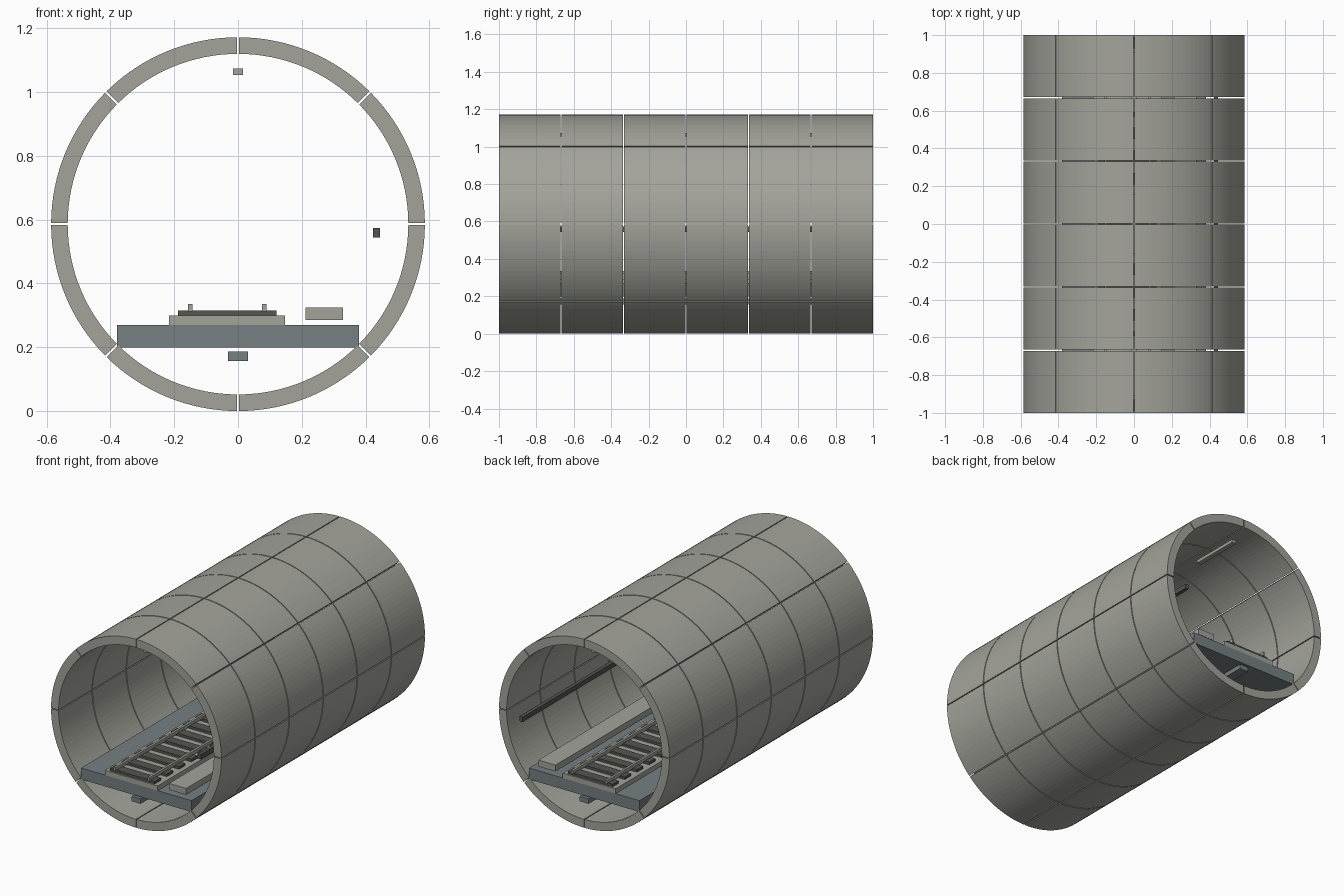
import bpy
import bmesh
from math import sin, cos, pi

cube = bpy.data.objects.get("Cube")
if cube:
    bpy.data.objects.remove(cube, do_unlink=True)


def material(name, rgb):
    m = bpy.data.materials.new(name)
    m.use_nodes = True
    m.diffuse_color = (*rgb, 1)
    m.node_tree.nodes["Principled BSDF"].inputs["Base Color"].default_value = (*rgb, 1)
    return m


CONCRETE = material("warm grey concrete", (0.37, 0.37, 0.33))
SLAB = material("blue grey slab", (0.18, 0.215, 0.225))
DARK = material("dark grey", (0.09, 0.092, 0.08))


def finish(name, bm, mat):
    bmesh.ops.recalc_face_normals(bm, faces=bm.faces)
    mesh = bpy.data.meshes.new(name)
    bm.to_mesh(mesh)
    bm.free()
    mesh.materials.append(mat)
    ob = bpy.data.objects.new(name, mesh)
    bpy.context.collection.objects.link(ob)
    return ob


def add_box(bm, x, y, z):
    """Box from (min, max) pairs."""
    verts = bmesh.ops.create_cube(bm, size=1)["verts"]
    for v in verts:
        v.co = [lo + (c + 0.5) * (hi - lo) for c, (lo, hi) in zip(v.co, (x, y, z))]


def box(name, x, y, z, mat):
    bm = bmesh.new()
    add_box(bm, x, y, z)
    return finish(name, bm, mat)


# Tunnel lining: rings of curved segments with thin open joints
OUTER, INNER, GAP = 0.586, 0.534, 0.006
RINGS, SEGMENTS, STEPS = 6, 8, 16
pitch = (2 + GAP) / RINGS


def arc(radius, start, end):
    trim = GAP / 2 / radius
    a, b = start + trim, end - trim
    angles = [a + (b - a) * i / STEPS for i in range(STEPS + 1)]
    return [(radius * cos(t), OUTER + radius * sin(t)) for t in angles]


for r in range(RINGS):
    bm = bmesh.new()
    y0 = -1 + r * pitch
    y1 = y0 + pitch - GAP
    for s in range(SEGMENTS):
        start, end = [2 * pi * k / SEGMENTS for k in (s, s + 1)]
        rows = []
        for (ox, oz), (ix, iz) in zip(arc(OUTER, start, end), arc(INNER, start, end)):
            corners = [(ox, y0, oz), (ox, y1, oz), (ix, y1, iz), (ix, y0, iz)]
            rows.append([bm.verts.new(c) for c in corners])
        for a, b in zip(rows, rows[1:]):
            for k in range(4):
                n = (k + 1) % 4
                bm.faces.new((a[k], a[n], b[n], b[k]))
        bm.faces.new(rows[0])
        bm.faces.new(rows[-1])
    finish(f"lining_ring_{r + 1}", bm, CONCRETE)

# Floor and drain
FULL = (-1, 1)
box("floor_slab", (-0.38, 0.38), FULL, (0.20, 0.27), SLAB)
box("drain_channel", (-0.031, 0.031), FULL, (0.157, 0.187), SLAB)

# Track
box("track_bed", (-0.216, 0.148), FULL, (0.27, 0.30), CONCRETE)
bm = bmesh.new()
for i in range(17):
    y = 0.12 * (i - 8)
    add_box(bm, (-0.188, 0.12), (y - 0.03, y + 0.03), (0.298, 0.316))
finish("sleepers", bm, DARK)
for side, x in (("right", -0.15), ("left", 0.083)):
    box(f"{side}_rail", (x - 0.007, x + 0.007), FULL, (0.312, 0.335), CONCRETE)

# Walkway, cable tray and ceiling lamps
box("walkway", (0.212, 0.33), (-0.98, 0.98), (0.286, 0.325), CONCRETE)
box("cable_tray", (0.423, 0.446), FULL, (0.544, 0.574), DARK)
for i in (-1, 0, 1):
    y = 0.75 * i
    box(f"ceiling_lamp_{i + 2}", (-0.015, 0.015), (y - 0.16, y + 0.16),
        (1.054, 1.074), CONCRETE)
